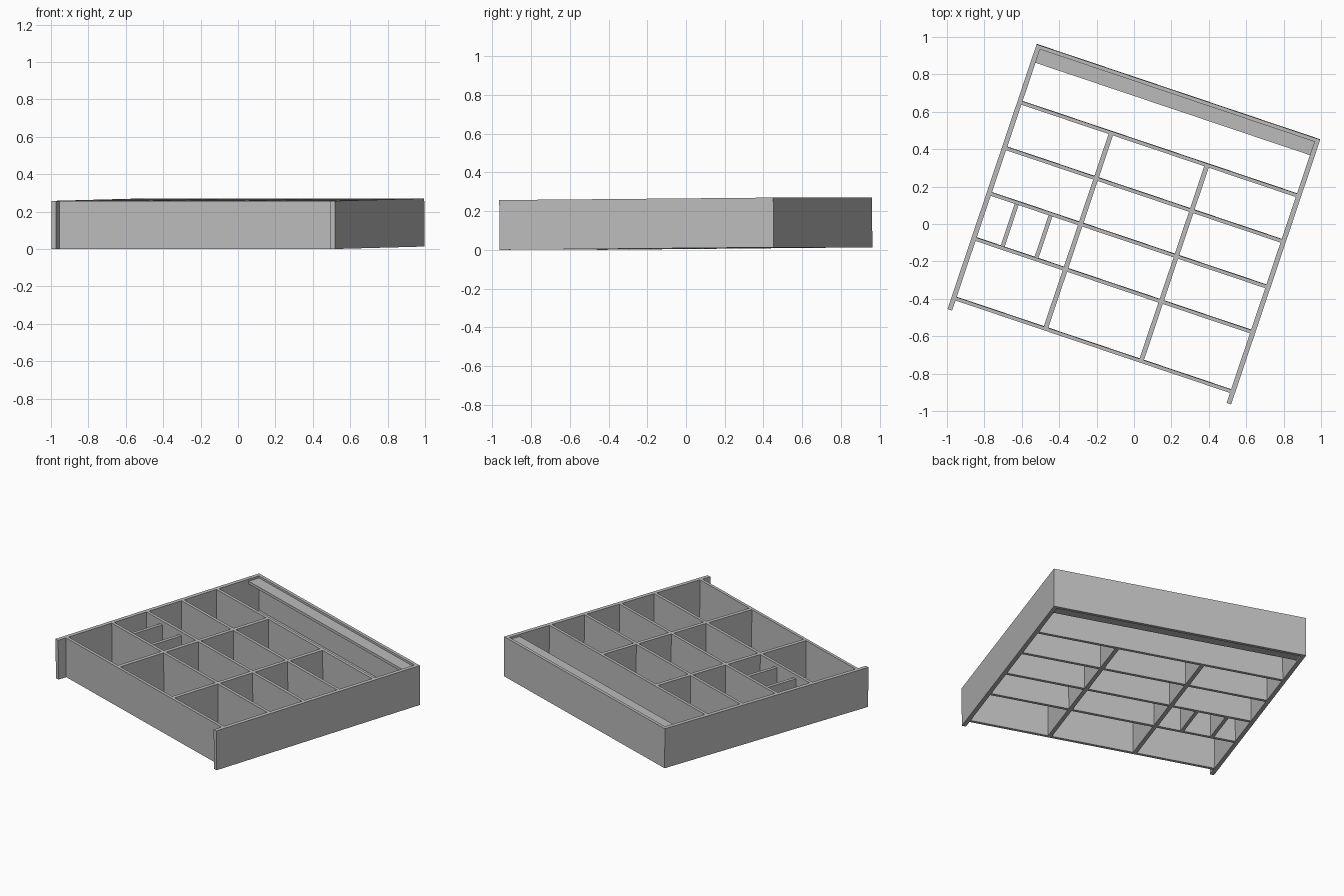
import bpy, bmesh, math
from mathutils import Matrix, Vector

cube = bpy.data.objects.get("Cube")
if cube:
    bpy.data.objects.remove(cube, do_unlink=True)

# Single flat grey
grey = bpy.data.materials.new("light_grey")
grey.use_nodes = True
colour = (0.5, 0.5, 0.5, 1.0)
grey.diffuse_color = colour
grey.node_tree.nodes["Principled BSDF"].inputs["Base Color"].default_value = colour

# The drawer is turned about z and tips up very slightly towards its back
TILT = 0.0087
PLACE = (Matrix.Translation((0, 0, 0.0065))
         @ Matrix.Rotation(math.radians(-18.6), 4, 'Z')
         @ Matrix.Rotation(TILT, 4, 'X'))

W, D, H = 0.80, 0.747, 0.257     # half width, half depth, height
SIDE, CROSS = 0.026, 0.019       # board thicknesses
INNER = W - SIDE


def board(name, x0, x1, y0, y1, z0=0.0, z1=H):
    """Box between two corners in the drawer's own frame."""
    bm = bmesh.new()
    bmesh.ops.create_cube(bm, size=1.0)
    size = Vector((x1 - x0, y1 - y0, z1 - z0))
    mid = Vector((x0 + x1, y0 + y1, z0 + z1)) / 2
    for v in bm.verts:
        v.co = Vector(a * b for a, b in zip(v.co, size)) + mid
    mesh = bpy.data.meshes.new(name)
    bm.to_mesh(mesh)
    bm.free()
    mesh.materials.append(grey)
    obj = bpy.data.objects.new(name, mesh)
    bpy.context.collection.objects.link(obj)
    obj.matrix_world = PLACE
    return obj


# Outer frame: the sides run on past the front board
board("right_side", -W, -INNER, -D, D)
board("left_side", INNER, W, -D, D)
board("back_board", -INNER, INNER, D - 0.02, D)

# Front board and cross dividers, by the depth of their back face
rows = [-0.671, -0.335, -0.080, 0.177, 0.434]
for i, y in enumerate(rows):
    name = "front_board" if i == 0 else f"cross_divider_{i}"
    board(name, -INNER, INNER, y - CROSS, y)

# Long dividers, in lengths between the cross boards
for side, x in (("right", -0.27), ("left", 0.27)):
    for i in range(len(rows) - 1):
        board(f"{side}_long_divider_{i + 1}", x - 0.0125, x + 0.0125,
              rows[i], rows[i + 1] - CROSS)

# Two lower dividers split one small compartment
for i, x in enumerate((-0.628, -0.437)):
    board(f"small_divider_{i + 1}", x - 0.011, x + 0.011,
          rows[1], rows[2] - CROSS, 0.0, H - 0.025)

# Narrow rails along the back board, just inside its top and bottom edges
for name, z in (("top_back_rail", H - 0.032), ("bottom_back_rail", 0.014)):
    board(name, -INNER, INNER, 0.651, D - 0.02, z, z + 0.018)
